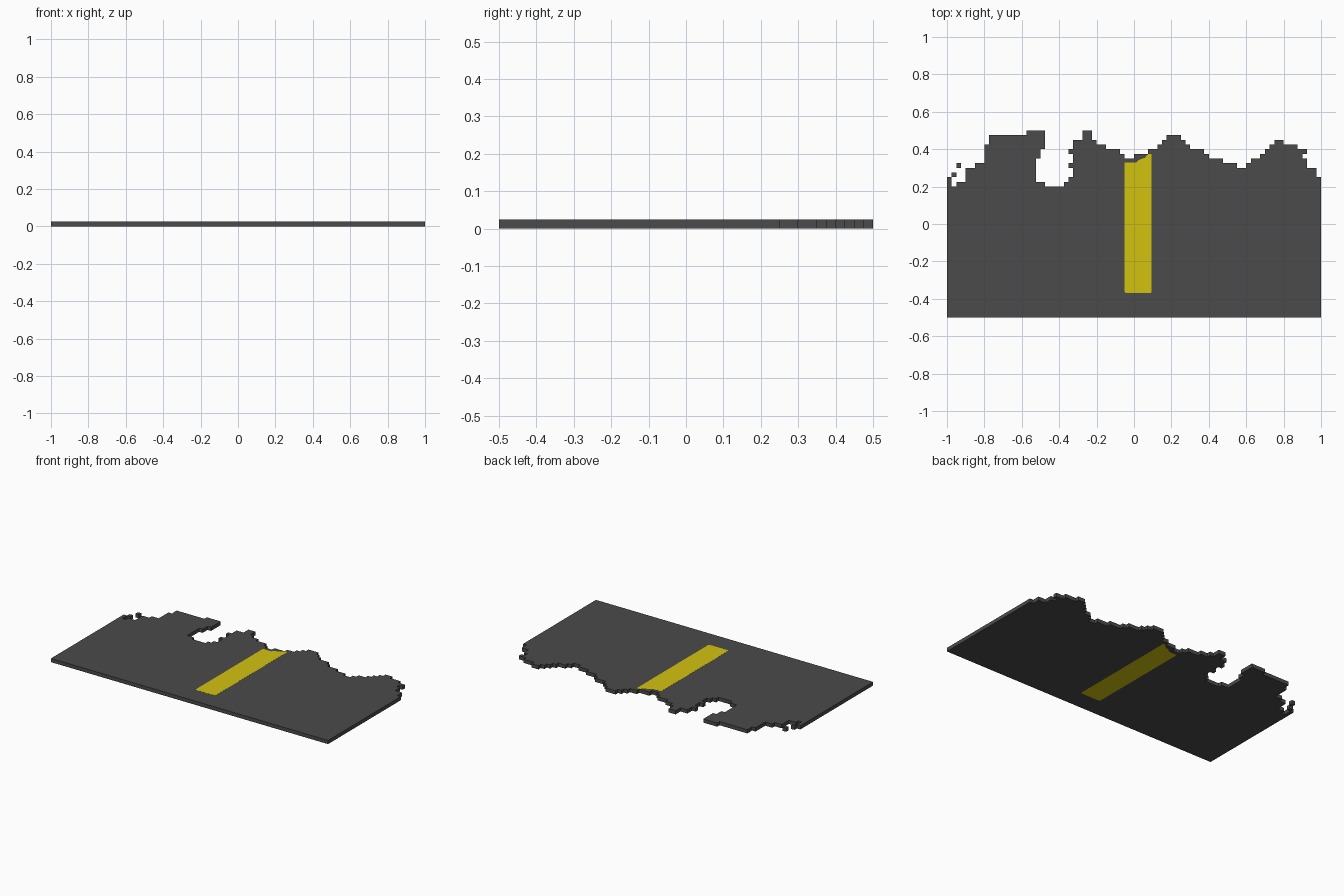
import bpy, bmesh, math

if "Cube" in bpy.data.objects:
    bpy.data.objects.remove(bpy.data.objects["Cube"])

T = 0.025      # slab thickness, also the size of one chip of the broken edge
EPS = 0.0004   # the stripe stands this proud of the slab, top and bottom


def material(name, rgb):
    m = bpy.data.materials.new(name)
    m.diffuse_color = (*rgb, 1)
    m.use_nodes = True
    m.node_tree.nodes["Principled BSDF"].inputs["Base Color"].default_value = m.diffuse_color
    return m


def prism(name, outlines, z0, z1, mat):
    """Extrude one or more flat outlines from z0 to z1 into one object."""
    bm = bmesh.new()
    for pts in outlines:
        face = bm.faces.new([bm.verts.new((x, y, z0)) for x, y in pts])
        top = bmesh.ops.extrude_face_region(bm, geom=[face])["geom"]
        for v in top:
            if isinstance(v, bmesh.types.BMVert):
                v.co.z = z1
    bmesh.ops.recalc_face_normals(bm, faces=bm.faces)
    bmesh.ops.triangulate(bm, faces=[f for f in bm.faces if len(f.verts) > 4])
    mesh = bpy.data.meshes.new(name)
    bm.to_mesh(mesh)
    bm.free()
    mesh.materials.append(mat)
    ob = bpy.data.objects.new(name, mesh)
    bpy.context.collection.objects.link(ob)
    return ob


def square(x, y):
    return [(x, y), (x + T, y), (x + T, y + T), (x, y + T)]


asphalt = material("dark asphalt", (0.07, 0.07, 0.07))
paint = material("yellow paint", (0.65, 0.54, 0.005))

# Broken back edge: each step goes to height y, then along to x
steps = [
    (-.975, .25), (-.95, .2), (-.9, .225), (-.85, .3), (-.8, .325),
    (-.775, .425), (-.575, .475), (-.475, .5),
    # undercut bay
    (-.5, .4), (-.525, .35), (-.475, .225), (-.375, .2), (-.35, .225),
    (-.325, .25), (-.35, .3), (-.325, .325), (-.35, .375), (-.325, .4),
    # rolling middle
    (-.275, .45), (-.225, .5), (-.2, .45), (-.15, .425), (-.075, .4),
    (-.05, .375), (0, .35), (.075, .375), (.125, .4), (.15, .425),
    (.175, .45), (.25, .475), (.275, .45), (.3, .425), (.375, .4),
    (.4, .375), (.475, .35), (.55, .325), (.6, .3), (.625, .325),
    (.675, .35), (.7, .375), (.725, .4), (.75, .425), (.8, .45),
    # right end
    (.875, .425), (.925, .4), (.9, .375), (.925, .35), (.975, .3), (1, .25),
]
outline = [(1, -.5), (-1, -.5)]
x = -1
for nx, y in steps:
    outline += [(x, y), (nx, y)]
    x = nx

# Road slab with two loose chips at the left end
prism("road_slab", [outline, square(-.975, .25), square(-.95, .3)],
      EPS, T - EPS, asphalt)

# Painted centre line: bevelled front corners, worn back end
prism("centre_line", [[
    (-.045, -.37), (.088, -.37), (.094, -.363), (.094, .375), (.075, .375),
    (.06, .355), (.03, .345), (.01, .328), (-.05, .328), (-.05, -.363)]],
    0, T, paint)
